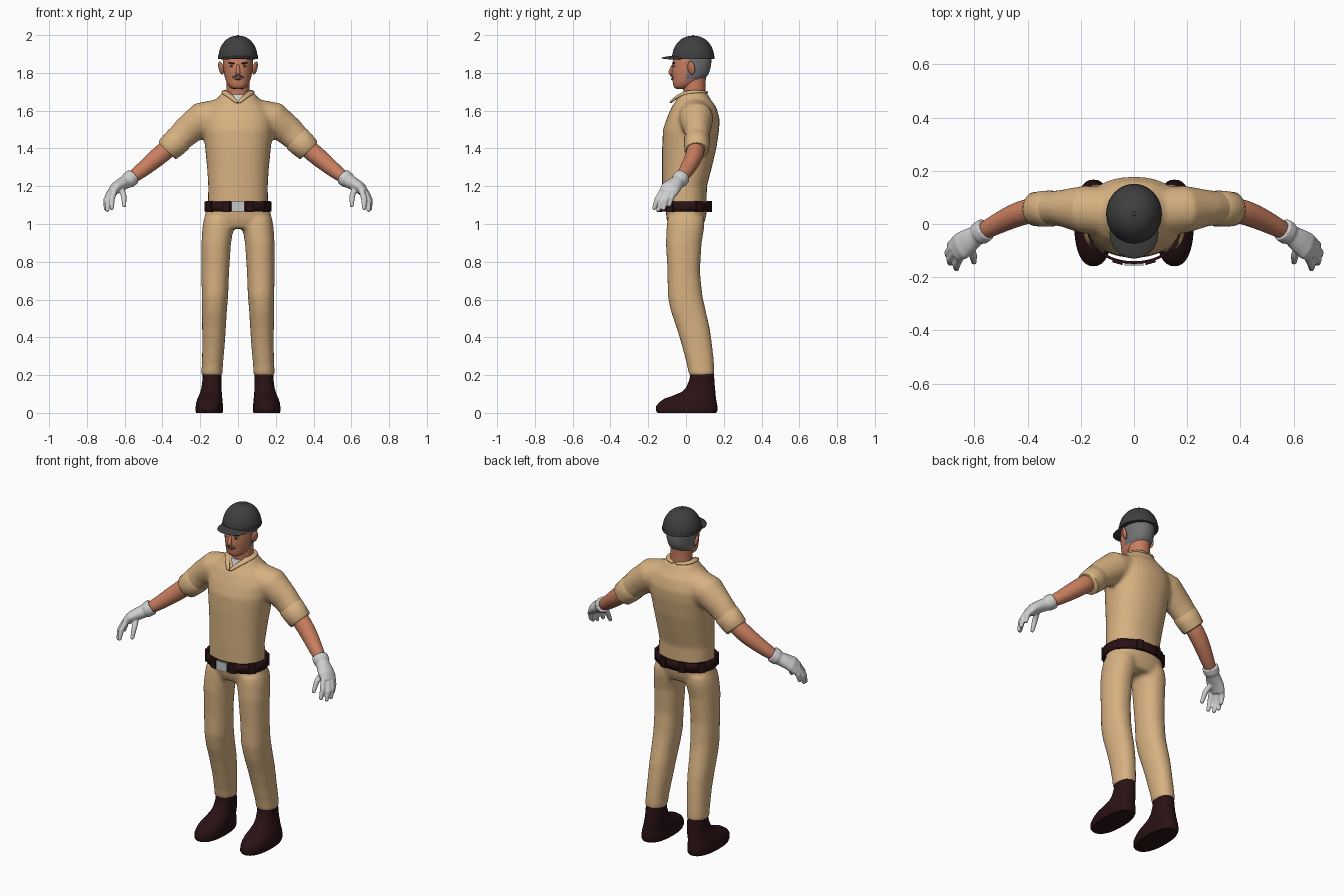
import bpy, bmesh, math
from mathutils import Vector, Matrix, Euler


def material(name, r, g, b):
    m = bpy.data.materials.new(name)
    m.diffuse_color = (r, g, b, 1)
    return m


TAN = material("tan cloth", 0.68, 0.44, 0.22)
SKIN = material("skin", 0.58, 0.21, 0.115)
CAP = material("charcoal cap", 0.05, 0.05, 0.052)
LEATHER = material("dark brown leather", 0.022, 0.006, 0.007)
WHITE = material("white glove", 0.62, 0.62, 0.62)
HAIR = material("grey hair", 0.17, 0.17, 0.18)
SILVER = material("silver buckle", 0.55, 0.56, 0.57)
DARK = material("dark eye", 0.015, 0.012, 0.012)
LIPS = material("lips", 0.36, 0.1, 0.07)


def loft(bm, secs, ref=None, n=28, e=2.0, close=True):
    """Skin superellipse sections (x, y, z, r1, r2); flat rings unless ref is given."""
    pts = [Vector(s[:3]) for s in secs]
    rings = []
    for i, s in enumerate(secs):
        u, v = Vector((1, 0, 0)), Vector((0, 1, 0))
        if ref:
            t = (pts[min(i + 1, len(pts) - 1)] - pts[max(i - 1, 0)]).normalized()
            u = Vector(ref) - Vector(ref).dot(t) * t
            u.normalize()
            v = t.cross(u)
        ring = []
        for k in range(n):
            a = 2 * math.pi * k / n
            c, d = math.cos(a), math.sin(a)
            c = math.copysign(abs(c) ** (2 / e), c)
            d = math.copysign(abs(d) ** (2 / e), d)
            ring.append(bm.verts.new(pts[i] + u * c * s[3] + v * d * s[4]))
        rings.append(ring)
    for a, b in zip(rings, rings[1:]):
        for k in range(n):
            bm.faces.new((a[k], a[(k + 1) % n], b[(k + 1) % n], b[k]))
    if close:
        bm.faces.new(rings[0])
        bm.faces.new(rings[-1])


def ball(bm, loc, size, rot=(0, 0, 0)):
    bmesh.ops.create_uvsphere(bm, u_segments=20, v_segments=12, radius=1,
                              matrix=Matrix.LocRotScale(Vector(loc), Euler(rot), Vector(size)))


def box(bm, loc, size, rot=(0, 0, 0)):
    bmesh.ops.create_cube(bm, size=1, matrix=Matrix.LocRotScale(Vector(loc), Euler(rot), Vector(size)))


def finish(name, bm, *mats, voxel=0, sub=0, smooth=5):
    bmesh.ops.recalc_face_normals(bm, faces=bm.faces)
    for f in bm.faces:
        f.smooth = True
    if not sub:
        for ed in bm.edges:
            if len(ed.link_faces) == 2 and ed.calc_face_angle() > 0.75:
                ed.smooth = False
    me = bpy.data.meshes.new(name)
    bm.to_mesh(me)
    bm.free()
    ob = bpy.data.objects.new(name, me)
    bpy.context.collection.objects.link(ob)
    for m in mats:
        me.materials.append(m)
    if voxel:
        r = ob.modifiers.new("blend", 'REMESH')
        r.mode, r.voxel_size, r.use_smooth_shade = 'VOXEL', voxel, True
        s = ob.modifiers.new("relax", 'SMOOTH')
        s.factor, s.iterations = 0.5, smooth
    if sub:
        ob.modifiers.new("round", 'SUBSURF').levels = sub
        ob.modifiers["round"].render_levels = sub
    return ob


def flip(secs, s):
    return [(p[0] * s, *p[1:]) for p in secs]


SIDES = ((1, "left"), (-1, "right"))

# Shirt: torso and sleeves blended into one surface
bm = bmesh.new()
loft(bm, [(0, -.008, 1.08, .16, .117), (0, -.008, 1.2, .158, .119), (0, .005, 1.3, .164, .132),
          (0, .017, 1.4, .174, .144), (0, .027, 1.5, .187, .149), (0, .038, 1.56, .187, .14),
          (0, .042, 1.62, .155, .118), (0, .04, 1.66, .115, .09), (0, .04, 1.7, .08, .07)], e=2.25)
for s, side in SIDES:
    loft(bm, flip([(.08, .045, 1.585, .09, .08), (.19, .055, 1.557, .09, .09), (.275, .06, 1.488, .068, .078),
                   (.355, .057, 1.41, .062, .066)], s), ref=(0, 1, 0))
shirt = finish("shirt", bm, TAN, voxel=.012)

# V-neck opening
bm = bmesh.new()
tri = [(0, 1.635), (.068, 1.73), (-.068, 1.73)]
a, b = [[bm.verts.new((x, y, z)) for x, z in tri] for y in (-.25, 0)]
bm.faces.new(a)
bm.faces.new(b)
for k in range(3):
    bm.faces.new((a[k], a[(k + 1) % 3], b[(k + 1) % 3], b[k]))
cutter = finish("neck_cutter", bm)
cutter.hide_render = True
cutter.hide_viewport = False
cutter.display_type = 'WIRE'
cut = shirt.modifiers.new("neck opening", 'BOOLEAN')
cut.operation, cut.object = 'DIFFERENCE', cutter

bm = bmesh.new()
loft(bm, [(0, .042, 1.58, .12, .105), (0, .042, 1.62, .12, .1), (0, .041, 1.655, .085, .075),
          (0, .041, 1.685, .066, .064)])
finish("undershirt", bm, WHITE)

# Collar, rising from the V to the nape
bm = bmesh.new()
for s, side in SIDES:
    loft(bm, flip([(0, -.088, 1.638, .007, .01), (.035, -.052, 1.672, .009, .014), (.068, -.008, 1.695, .009, .016),
                   (.08, .045, 1.702, .009, .016), (.06, .09, 1.698, .009, .016), (0, .112, 1.695, .009, .016)], s),
         ref=(.3 * s, -.3, .9), n=12)
finish("collar", bm, TAN, sub=1)

# Rolled cuffs, forearms and gloves
for s, side in SIDES:
    bm = bmesh.new()
    loft(bm, flip([(.306, .058, 1.456, .062, .068), (.312, .058, 1.45, .068, .074), (.345, .057, 1.418, .067, .071),
                   (.372, .056, 1.393, .064, .067), (.377, .056, 1.388, .057, .06)], s), ref=(0, 1, 0), n=32)
    finish(side + "_sleeve_cuff", bm, TAN)

    bm = bmesh.new()
    loft(bm, flip([(.33, .058, 1.435, .048, .05), (.40, .05, 1.375, .047, .05), (.455, .03, 1.33, .045, .047),
                   (.52, -.002, 1.275, .038, .038), (.59, -.04, 1.225, .032, .031)], s), ref=(0, 1, 0))
    finish(side + "_forearm", bm, SKIN, sub=1)

    bm = bmesh.new()
    loft(bm, flip([(.557, -.02, 1.25, .044, .044), (.58, -.035, 1.232, .045, .043), (.592, -.042, 1.224, .037, .036),
                   (.62, -.062, 1.208, .046, .034), (.648, -.082, 1.19, .053, .031), (.672, -.096, 1.162, .048, .023)],
                  s), ref=(0, 1, 0))
    fingers = [((.655, -.125, 1.175), (.668, -.152, 1.13), (.668, -.168, 1.085)),
               ((.674, -.108, 1.165), (.692, -.132, 1.12), (.691, -.147, 1.075)),
               ((.68, -.088, 1.168), (.699, -.108, 1.125), (.70, -.118, 1.082)),
               ((.672, -.066, 1.172), (.69, -.078, 1.138), (.692, -.088, 1.102)),
               ((.62, -.075, 1.195), (.605, -.118, 1.15), (.602, -.142, 1.1))]
    for p, q, r in fingers:
        loft(bm, flip([(*p, .016, .016), (*q, .0155, .0155), (*r, .011, .011)], s), ref=(1, .3, 0), n=12)
        ball(bm, (r[0] * s, *r[1:]), (.0115, .0115, .0115))
    finish(side + "_glove", bm, WHITE, voxel=.005, smooth=3)

# Trousers: hips and bent legs blended together
bm = bmesh.new()
loft(bm, [(0, 0, .975, .14, .085), (0, 0, 1.02, .18, .102), (0, .003, 1.1, .165, .114)], e=2.3)
for s, side in SIDES:
    loft(bm, flip([(.1, 0, 1.03, .08, .098), (.106, -.003, .98, .083, .1), (.115, -.012, .9, .078, .095),
                   (.12, -.012, .75, .073, .086), (.122, -.005, .62, .07, .092), (.125, .012, .54, .066, .093),
                   (.127, .038, .45, .063, .088), (.13, .06, .35, .059, .08), (.136, .078, .25, .056, .072),
                   (.138, .084, .195, .056, .068)], s), e=2.2)
finish("trousers", bm, TAN, voxel=.012)

# Boots
for s, side in SIDES:
    bm = bmesh.new()
    loft(bm, flip([(.152, .004, 0, .07, .155), (.152, .004, .012, .073, .163), (.152, .004, .035, .072, .162),
                   (.151, .01, .055, .07, .153), (.149, .022, .075, .066, .137), (.146, .045, .092, .061, .112),
                   (.143, .066, .11, .057, .09), (.14, .077, .135, .053, .076), (.138, .084, .175, .05, .066),
                   (.137, .087, .23, .048, .06)], s), n=36, e=2.3)
    finish(side + "_boot", bm, LEATHER)

# Belt with loops and buckle
bm = bmesh.new()
loft(bm, [(0, -.008, 1.065, .178, .142), (0, -.008, 1.12, .178, .142)], n=48, e=2.1, close=False)
belt = finish("belt", bm, LEATHER)
sol = belt.modifiers.new("thickness", 'SOLIDIFY')
sol.thickness, sol.offset = .01, -1
bm = bmesh.new()
for ang in (-122, -58, -20, 20, 58, 122, -160, 160):
    a = math.radians(ang - 90)
    box(bm, (.178 * math.cos(a), -.008 + .142 * math.sin(a), 1.0925), (.04, .016, .059),
        (0, 0, math.atan2(math.sin(a) / .142, math.cos(a) / .178) + math.pi / 2))
finish("belt_loops", bm, LEATHER)
bm = bmesh.new()
box(bm, (0, -.15, 1.0925), (.07, .014, .054))
finish("buckle", bm, SILVER)

# Neck and head, hair coloured by position
bm = bmesh.new()
loft(bm, [(0, .048, 1.6, .065, .062), (0, .046, 1.68, .06, .058), (0, .042, 1.74, .06, .06), (0, .04, 1.8, .058, .07)])
finish("neck", bm, SKIN)
bm = bmesh.new()
loft(bm, [(0, -.026, 1.714, .025, .026), (0, -.02, 1.722, .043, .045), (0, -.008, 1.742, .058, .062),
          (0, .014, 1.768, .068, .086), (0, .022, 1.79, .073, .097), (0, .026, 1.815, .077, .102),
          (0, .03, 1.84, .079, .103), (0, .033, 1.87, .082, .104), (0, .036, 1.92, .075, .09)], n=36, e=2.15)
for f in bm.faces:
    c = f.calc_center_median()
    f.material_index = int(c.z > 1.772 and c.y > .005)
finish("head", bm, SKIN, HAIR, sub=1)

# Ears and nose
bm = bmesh.new()
for s, side in SIDES:
    ball(bm, (.09 * s, .028, 1.826), (.01, .021, .036), (0, .25 * s, -.5 * s))
finish("ears", bm, SKIN)
bm = bmesh.new()
loft(bm, [(0, -.066, 1.85, .008, .008), (0, -.078, 1.82, .01, .01), (0, -.085, 1.8, .014, .012),
          (0, -.078, 1.788, .01, .008)], n=12)
finish("nose", bm, SKIN, sub=1)

# Eyes, brows, moustache and mouth
bm, wh, mo = bmesh.new(), bmesh.new(), bmesh.new()
for s, side in SIDES:
    ball(wh, (.034 * s, -.064, 1.836), (.014, .005, .006), (0, 0, .3 * s))
    ball(bm, (.034 * s, -.067, 1.836), (.006, .004, .006), (0, 0, .3 * s))
    ball(bm, (.035 * s, -.066, 1.852), (.019, .006, .004), (0, -.1 * s, .3 * s))
    loft(mo, flip([(0, -.079, 1.785, .005, .005), (.016, -.077, 1.784, .005, .006), (.031, -.068, 1.774, .003, .003)],
                  s), ref=(0, 0, 1), n=10)
finish("eyes_and_brows", bm, DARK)
finish("eye_whites", wh, WHITE)
finish("moustache", mo, HAIR)
bm = bmesh.new()
ball(bm, (0, -.072, 1.768), (.02, .007, .005))
finish("mouth", bm, LIPS)

# Cap: dome, band, brim and button
bm = bmesh.new()
loft(bm, [(0, .038, 1.876 + .121 * math.sin(a), .104 * math.cos(a) ** .9, .112 * math.cos(a) ** .9)
          for a in [math.radians(k * 8) for k in range(12)][:12] if a < 1.55], n=40)
loft(bm, [(0, .038, 1.874, .105, .113), (0, .038, 1.892, .105, .112)], n=40)
ball(bm, (0, .038, 1.995), (.009, .009, .005))
finish("cap", bm, CAP)
bm = bmesh.new()
ball(bm, (0, -.035, 1.885), (.092, .096, .009), (.07, 0, 0))
for v in bm.verts:
    v.co.z -= 1.4 * v.co.x ** 2
finish("cap_brim", bm, CAP)
